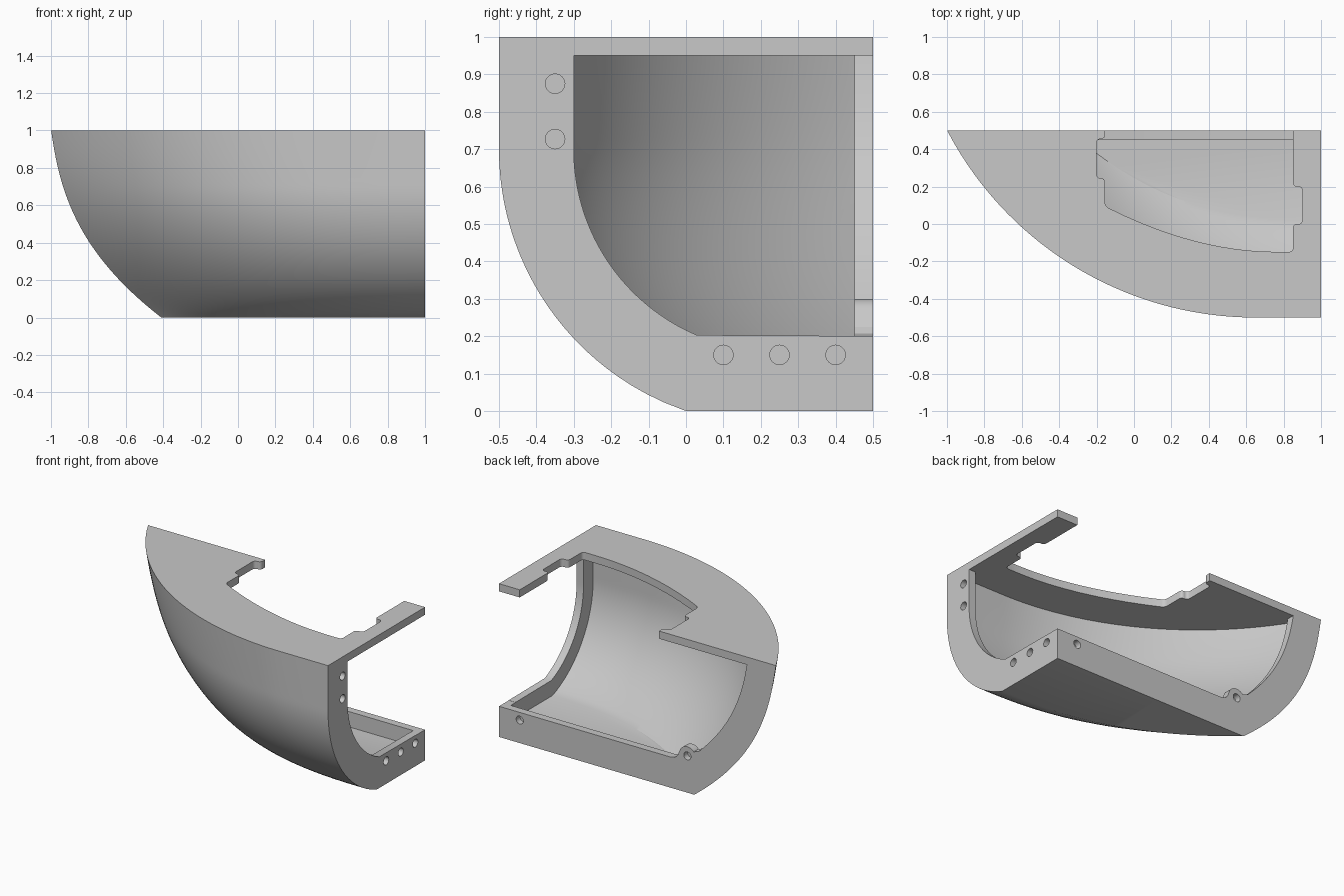
import bpy, bmesh, math
from mathutils import Vector, Matrix

old = bpy.data.objects.get("Cube")
if old:
    bpy.data.objects.remove(old, do_unlink=True)

GREY = (0.58, 0.58, 0.58, 1)
grey = bpy.data.materials.new("plain_grey")
grey.use_nodes = True
grey.diffuse_color = GREY
grey.node_tree.nodes["Principled BSDF"].inputs["Base Color"].default_value = GREY
X, Y, Z = Vector((1, 0, 0)), Vector((0, 1, 0)), Vector((0, 0, 1))


def hull_point(s, z):
    """Point on the hull skin: s runs from the pointed end to the flat end."""
    q = max(1 - z, 0)
    tip = -1 + 0.15 * q + 0.44 * q ** 2.6
    side = 0.24 - math.sqrt(0.74 ** 2 - max(0.7 - z, 0) ** 2)
    arc = math.sqrt(1.86 ** 2 - max(1.65 - 2 * s, 0) ** 2) - 0.86
    soft = 1 - max(1 - s, 0) ** 2.45
    w = min(z, 1)
    return Vector((tip + s * (1 - tip), 0.5 - (0.5 - side) * (w * arc + (1 - w) * soft), z))


def inset_point(s, z, depth):
    e = 0.001
    p = hull_point(s, z)
    ds = hull_point(s + e, z) - hull_point(s - e, z)
    dz = hull_point(s, z + e) - hull_point(s, max(z - e, 0))
    n = ds.cross(dz).normalized()
    return p - n * depth if n.y < 0 else p + n * depth


def finish(bm, name):
    bmesh.ops.recalc_face_normals(bm, faces=bm.faces[:])
    me = bpy.data.meshes.new(name)
    bm.to_mesh(me)
    bm.free()
    ob = bpy.data.objects.new(name, me)
    bpy.context.collection.objects.link(ob)
    me.materials.append(grey)
    return ob


def hull_solid(name, depth, top, clips):
    """Solid behind the skin, inset by depth and trimmed by planes."""
    bm = bmesh.new()
    ns, nz = 72, 44
    grid = []
    for j in range(nz + 1):
        z = top * j / nz
        row = [-0.09 + 1.29 * i / ns for i in range(ns + 1)]
        grid.append([bm.verts.new(inset_point(s, z, depth)) for s in row])
    for a, b in zip(grid, grid[1:]):
        for i in range(ns):
            bm.faces.new((a[i], a[i + 1], b[i + 1], b[i]))
    ring = grid[0] + [r[-1] for r in grid[1:-1]] + grid[-1][::-1] + [r[0] for r in grid[-2:0:-1]]
    back = [bm.verts.new((v.co.x, 2, v.co.z)) for v in ring]
    for k in range(len(ring)):
        m = (k + 1) % len(ring)
        bm.faces.new((ring[k], ring[m], back[m], back[k]))
    bm.faces.new(back)
    bmesh.ops.recalc_face_normals(bm, faces=bm.faces[:])
    for co, no in clips:
        bmesh.ops.bisect_plane(bm, geom=bm.verts[:] + bm.edges[:] + bm.faces[:], dist=1e-6,
                               plane_co=co, plane_no=no, clear_outer=True)
        rim = [e for e in bm.edges if e.is_boundary]
        bmesh.ops.holes_fill(bm, edges=rim, sides=0)
    return finish(bm, name)


def prism(name, points, along, rounding=0):
    """Extrude a closed outline, optionally with rounded corners."""
    bm = bmesh.new()
    bm.faces.new([bm.verts.new(p) for p in points])
    if rounding:
        bmesh.ops.bevel(bm, geom=bm.verts[:], offset=rounding, segments=4, profile=0.5,
                        affect='VERTICES')
    lift = bmesh.ops.extrude_face_region(bm, geom=bm.faces[:])
    bmesh.ops.translate(bm, vec=along,
                        verts=[g for g in lift["geom"] if isinstance(g, bmesh.types.BMVert)])
    return finish(bm, name)


def rim_curve(s, axis):
    """Hull edge at one end, offset inward within its own plane, from z 0.95 to 0.2."""
    edge = [hull_point(s, 1.1 - 1.1 * i / 60)[axis] for i in range(61)]
    heights = [1.1 - 1.1 * i / 60 for i in range(61)]
    pts = []
    for i in range(1, 60):
        n = Vector((heights[i - 1] - heights[i + 1], edge[i + 1] - edge[i - 1])).normalized()
        pts.append(Vector((edge[i], heights[i])) + n * 0.2)
    trimmed = []
    for a, b in zip(pts, pts[1:]):
        for level in (0.95, 0.2):
            if a.y >= level > b.y:
                trimmed.append(a.lerp(b, (a.y - level) / (a.y - b.y)))
        if 0.2 < b.y < 0.95:
            trimmed.append(b)
    return sorted(trimmed, key=lambda p: -p.y)


def cylinder(name, centre, radius, depth, axis):
    bm = bmesh.new()
    turn = Matrix.Rotation(math.pi / 2, 4, 'Y' if axis == 'X' else 'X')
    bmesh.ops.create_cone(bm, cap_ends=True, segments=32, radius1=radius, radius2=radius,
                          depth=depth, matrix=Matrix.Translation(centre) @ turn)
    return finish(bm, name)


def cut(target, tool):
    mod = target.modifiers.new("cut", 'BOOLEAN')
    mod.operation = 'DIFFERENCE'
    mod.solver = 'EXACT'
    mod.object = tool
    bpy.context.view_layer.objects.active = target
    bpy.ops.object.modifier_apply(modifier=mod.name)
    bpy.data.objects.remove(tool, do_unlink=True)


# Outer body
body = hull_solid("hull_shell", 0, 1.0, [(X, X), (Y * 0.5, Y)])

# Hollow inside, leaving end and back flanges
cut(body, hull_solid("cavity_cutter", 0.1, 1.2,
                     [(X * 0.95, X), (Y * 0.45, Y), (Z * 0.95, Z), (Z * 0.1, -Z)]))

# Opening through the end flange
end = [(0.9, p.x, p.y) for p in rim_curve(1, 1)]
cut(body, prism("end_cutter", end + [(0.9, 0.6, 0.2), (0.9, 0.6, 0.95)], X * 0.2))

# Opening through the back flange, its lower corner rising over a screw boss
side = [p for p in rim_curve(0, 0) if p.x < -0.43]
boss = [(-0.36 + 0.06 * math.cos(a), 0.24 + 0.06 * math.sin(a))
        for a in (math.radians(140 - 12 * i) for i in range(10))]
foot = [(-0.29, 0.225), (-0.27, 0.207), (-0.24, 0.2), (1.1, 0.2), (1.1, 0.95)]
rear = [(x, 0.4, z) for x, z in [tuple(p) for p in side] + boss + foot]
cut(body, prism("back_cutter", rear, Y * 0.2))

# Stepped opening in the top plate
bow = [(x, -0.149 + 0.244 * ((0.75 - x) / 0.905) ** 1.9)
       for x in (-0.155 + 0.905 * i / 9 for i in range(10))]
outline = [(-0.155, 0.6), (-0.155, 0.455), (-0.2, 0.455), (-0.2, 0.245), (-0.155, 0.245)] + bow + [
    (0.85, -0.149), (0.85, 0), (0.9, 0), (0.9, 0.2), (0.85, 0.2), (0.85, 0.6)]
cut(body, prism("top_cutter", [(x, y, 0.93) for x, y in outline], Z * 0.2, 0.02))

# Screw holes in the end flange and the back flange
for y, z in [(-0.35, 0.875), (-0.35, 0.727), (0.1, 0.15), (0.25, 0.15), (0.4, 0.15)]:
    cut(body, cylinder("end_hole", (1, y, z), 0.026, 0.08, 'X'))
for x, z in [(0.85, 0.15), (-0.36, 0.24)]:
    cut(body, cylinder("back_hole", (x, 0.5, z), 0.026, 0.08, 'Y'))

# Smooth skin with crisp edges
bpy.ops.object.select_all(action='DESELECT')
body.select_set(True)
bpy.context.view_layer.objects.active = body
bpy.ops.object.shade_smooth_by_angle(angle=math.radians(25))
